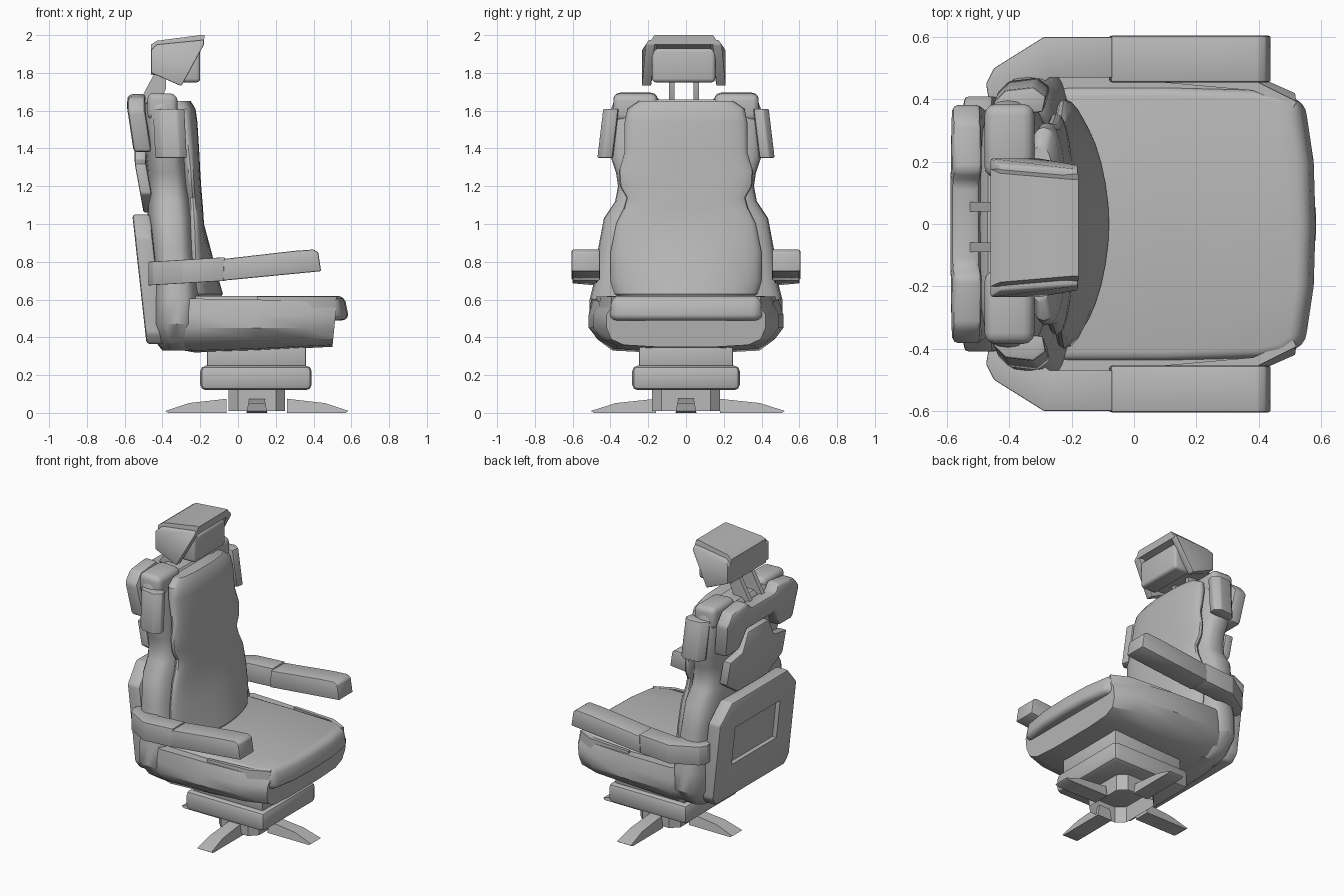
import bpy, bmesh, math
from mathutils import Vector

if "Cube" in bpy.data.objects:
    bpy.data.objects.remove(bpy.data.objects["Cube"])

grey = bpy.data.materials.new("neutral_grey")
grey.diffuse_color = (0.48, 0.48, 0.48, 1)
grey.use_nodes = True
grey.node_tree.nodes["Principled BSDF"].inputs["Base Color"].default_value = grey.diffuse_color


def build(name, verts, faces, bevel=0, seg=2, warp=None):
    """Make an object, bevel its sharp edges, then bend it with warp."""
    bm = bmesh.new()
    vs = [bm.verts.new(v) for v in verts]
    for f in faces:
        bm.faces.new([vs[i] for i in f])
    bmesh.ops.recalc_face_normals(bm, faces=bm.faces)
    if bevel:
        sharp = [e for e in bm.edges if e.calc_face_angle(0) > math.radians(25)]
        bmesh.ops.bevel(bm, geom=sharp, offset=bevel, segments=seg, profile=0.5,
                        affect='EDGES', clamp_overlap=True)
    if warp:
        for v in bm.verts:
            v.co = Vector(warp(*v.co))
        bmesh.ops.recalc_face_normals(bm, faces=bm.faces)
    mesh = bpy.data.meshes.new(name)
    bm.to_mesh(mesh)
    bm.free()
    mesh.materials.append(grey)
    ob = bpy.data.objects.new(name, mesh)
    bpy.context.collection.objects.link(ob)
    return ob


def loft(name, rings, caps=True, **kw):
    n = len(rings[0])
    faces = [list(range(n)), [(len(rings) - 1) * n + i for i in range(n)]] if caps else []
    for r in range(len(rings) - 1):
        for i in range(n):
            j = (i + 1) % n
            faces.append([r * n + i, r * n + j, (r + 1) * n + j, (r + 1) * n + i])
    return build(name, [p for ring in rings for p in ring], faces, **kw)


def prism(name, outline, axis, a, b, **kw):
    """Extrude a 2D outline along axis from a to b."""
    def place(p, q, t):
        return {'x': (t, p, q), 'y': (p, t, q), 'z': (p, q, t)}[axis]
    return loft(name, [[place(p, q, t) for p, q in outline] for t in (a, b)], **kw)


def box(name, x0, x1, y0, y1, z0, z1, **kw):
    return prism(name, [(x0, y0), (x1, y0), (x1, y1), (x0, y1)], 'z', z0, z1, **kw)


def mirrored(half):
    return half + [(-p, q) for p, q in reversed(half)]


def oval(z, cx, rx, ry, e, n=32):
    """Rounded-rectangle ring at height z."""
    pts = []
    for i in range(n):
        t = 2 * math.pi * i / n
        c, s = math.cos(t), math.sin(t)
        pts.append((cx + rx * math.copysign(abs(c) ** (2 / e), c),
                    ry * math.copysign(abs(s) ** (2 / e), s), z))
    return pts


# Swivel base: four feet, open hub and two stacked blocks
foot = [(0.16, 0.0), (0.16, 0.075), (0.2, 0.07), (0.36, 0.052), (0.485, 0.01), (0.47, 0.0), (0.36, 0.0)]
for k in range(4):
    c, s = [(1, 0), (0, 1), (-1, 0), (0, -1)][k]
    prism("base_foot", foot, 'y', -0.055, 0.055,
          warp=lambda x, y, z, c=c, s=s: (
              0.1 + c * x - s * y * (1 - 0.25 * z / 0.075),
              s * (x * 1.06 + .01 * s) + c * y * (1 - 0.25 * z / 0.075), z))
hub = [(-.05, -.13), (0, -.18), (.2, -.18), (.25, -.13), (.25, .13), (.2, .18), (0, .18), (-.05, .13)]
prism("base_hub", hub, 'z', 0.01, 0.13, caps=False)
box("swivel_block", -.2, .39, -.285, .285, .12, .25, bevel=.03)
box("seat_mount", -.165, .36, -.25, .25, .24, .36, bevel=.01)

# Seat shell: (x, bottom z, bottom, middle and top half widths, top z)
rings = []
for x, zb, wb, wm, wt, zt in [(-.4, .35, .33, .43, .42, .6), (-.23, .32, .39, .51, .5, .605),
                              (.1, .33, .38, .515, .49, .6), (.36, .343, .36, .49, .46, .59),
                              (.5, .35, .33, .42, .395, .56)]:
    half = [(wb * .5, zb), (wb, zb + .01), ((wb + wm) / 2 + .02, .39), (wm, .45), (wm, .52), (wt, zt)]
    rings.append([(x + (.1 * (q - .35) if x > .4 else 0), p, q) for p, q in mirrored(half)])
loft("seat_shell", rings)

# Seat cushion with bowed front
prism("seat_cushion", [(-.25, -.44), (.1, -.44), (.4, -.43), (.5, -.415), (.55, -.38), (.577, -.2),
                       (.583, 0), (.577, .2), (.55, .38), (.5, .415), (.4, .43), (.1, .44), (-.25, .44)],
      'z', .49, .62, bevel=.035, seg=3,
      warp=lambda x, y, z: (x - (max(0, z - .55) * .35 if x > .4 else 0), y, z))

# Side trim flaps along the front corners of the seat
for s in (1, -1):
    prism("seat_flap", [(.1, .475), (.4, .455), (.52, .395), (.51, .375), (.38, .43), (.1, .455)],
          'z', .5, .615, warp=lambda x, y, z, s=s: (x + .1 * (z - .6), s * (y + .1 * (.6 - z)), z))

# Back shell: (z, rear x, front x, half width)
loft("back_shell", [oval(z, (a + b) / 2, (b - a) / 2, w, 3.2) for z, a, b, w in [
    (.33, -.40, -.2, .37), (.38, -.44, -.2, .44), (.47, -.46, -.19, .51), (.6, -.46, -.19, .51),
    (.72, -.46, -.2, .48), (.87, -.47, -.22, .465), (1.03, -.48, -.23, .435), (1.12, -.48, -.24, .375),
    (1.2, -.48, -.25, .36), (1.27, -.48, -.26, .37), (1.36, -.49, -.27, .4), (1.6, -.5, -.31, .4),
    (1.64, -.49, -.32, .385), (1.66, -.47, -.34, .35)]])

# Back cushion: flat rear, bulging front
cushion = []
for z, a, b, w in [(.6, -.22, -.1, .34), (.63, -.22, -.08, .38), (.7, -.22, -.1, .4), (.85, -.225, -.14, .4),
                   (1.0, -.23, -.18, .37), (1.08, -.235, -.185, .33), (1.14, -.24, -.19, .315),
                   (1.2, -.245, -.195, .35), (1.28, -.25, -.2, .355), (1.38, -.26, -.205, .325),
                   (1.54, -.28, -.215, .325), (1.61, -.29, -.225, .31), (1.65, -.3, -.25, .25)]:
    e = 1.8 if z < 1.0 else 2.4
    cushion.append([(max(x, a - .05), y, z) for x, y, _ in oval(z, a, b - a, w, e)])
loft("back_cushion", cushion)

# Rear storage box with recessed window
lean = lambda x, y, z: (x - .11 * (z - .37), y, z)
rear = prism("rear_box", mirrored([(.37, .365), (.41, .42), (.41, .93), (.3, 1.05)]), 'x', -.485, -.39,
             bevel=.015, warp=lean)
cut = box("recess_cutter", -.6, -.455, -.24, .24, .6, .86, warp=lean)
cut.hide_render = True
cut.hide_set(True)
mod = rear.modifiers.new("recess", 'BOOLEAN')
mod.object = cut
mod.solver = 'EXACT'

# Upper rear panel (arch) and the plate below it
arch = mirrored([(.15, 1.5), (.21, 1.38), (.36, 1.38), (.385, 1.6), (.33, 1.67), (.17, 1.69), (.13, 1.645)])
prism("rear_arch", arch, 'x', -.555, -.46, bevel=.02,
      warp=lambda x, y, z: (x - .15 * (z - 1.4) + .3 * max(0, z - 1.63), y, z))
prism("rear_lower_plate", mirrored([(.16, 1.06), (.3, 1.16), (.3, 1.32), (.17, 1.34), (.11, 1.46)]),
      'x', -.50, -.44, bevel=.01,
      warp=lambda x, y, z: (x - .18 * (min(z, 1.32) - 1.06), y, z))

for s in (1, -1):
    side = "left" if s > 0 else "right"
    flip = lambda x, y, z, s=s: (x, s * y, z)
    # Shoulder pad over the shell
    box("shoulder_" + side, -.48, -.32, .15, .385, 1.55, 1.695, bevel=.035, seg=3,
        warp=lambda x, y, z, s=s: (x, s * y, z - .1 * max(0, x + .4)))
    # Side bolster
    prism("bolster_" + side, [(-.42, .35), (-.44, .39), (-.40, .43), (-.31, .44), (-.27, .41), (-.28, .36)],
          'z', 1.35, 1.61, bevel=.008,
          warp=lambda x, y, z, s=s: (x - .05 * (z - 1.35), s * (y + .03 - .12 * (z - 1.35)), z))
    # Arm bracket wrapping round the back
    prism("arm_bracket_" + side, [(-.46, .36), (-.475, .45), (-.45, .5), (-.29, .6), (-.07, .6),
                                  (-.07, .47), (-.27, .47), (-.36, .4)], 'z', .675, .8, bevel=.004,
          warp=lambda x, y, z, s=s: (x, s * y, z + .06 * (x + .47)))
    # Arm rest
    prism("armrest_" + side, [(-.08, .70), (-.075, .815), (.3, .858), (.4, .865), (.425, .85), (.44, .75)],
          'y', .455, .605, bevel=.008, warp=flip)
    # Head hood cheek and support post
    prism("hood_cheek_" + side, [(-.46, 1.8), (-.46, 1.92), (-.43, 1.95), (-.18, 1.975), (-.18, 1.95), (-.3, 1.73)],
          'y', .172, .222, bevel=.006,
          warp=lambda x, y, z, s=s: (x, s * (y - .7 * max(0, z - 1.92)) - .012, z))
    prism("head_post_" + side, [(-.53, 1.64), (-.5, 1.69), (-.43, 1.82), (-.38, 1.82), (-.38, 1.72), (-.43, 1.6)],
          'y', .05, .08, warp=lambda x, y, z, s=s: (x, s * y - .01, z))

# Head hood and head pad
prism("head_hood", [(-.46, 1.79), (-.46, 1.95), (-.43, 1.97), (-.2, 2.0), (-.178, 2.0), (-.18, 1.95),
                    (-.27, 1.93), (-.3, 1.78)], 'y', -.2, .176,
      warp=lambda x, y, z: (x, -.012 + (y + .012) * (1 - max(0, z - 1.95) * 3.5), z))
box("head_pad", -.32, -.2, -.18, .155, 1.75, 1.93, bevel=.02, seg=3)

# Smooth shading with crisp edges
bpy.ops.object.select_all(action='DESELECT')
for ob in bpy.context.scene.objects:
    if not ob.hide_render:
        ob.select_set(True)
        bpy.context.view_layer.objects.active = ob
bpy.ops.object.shade_smooth_by_angle(angle=math.radians(35))
